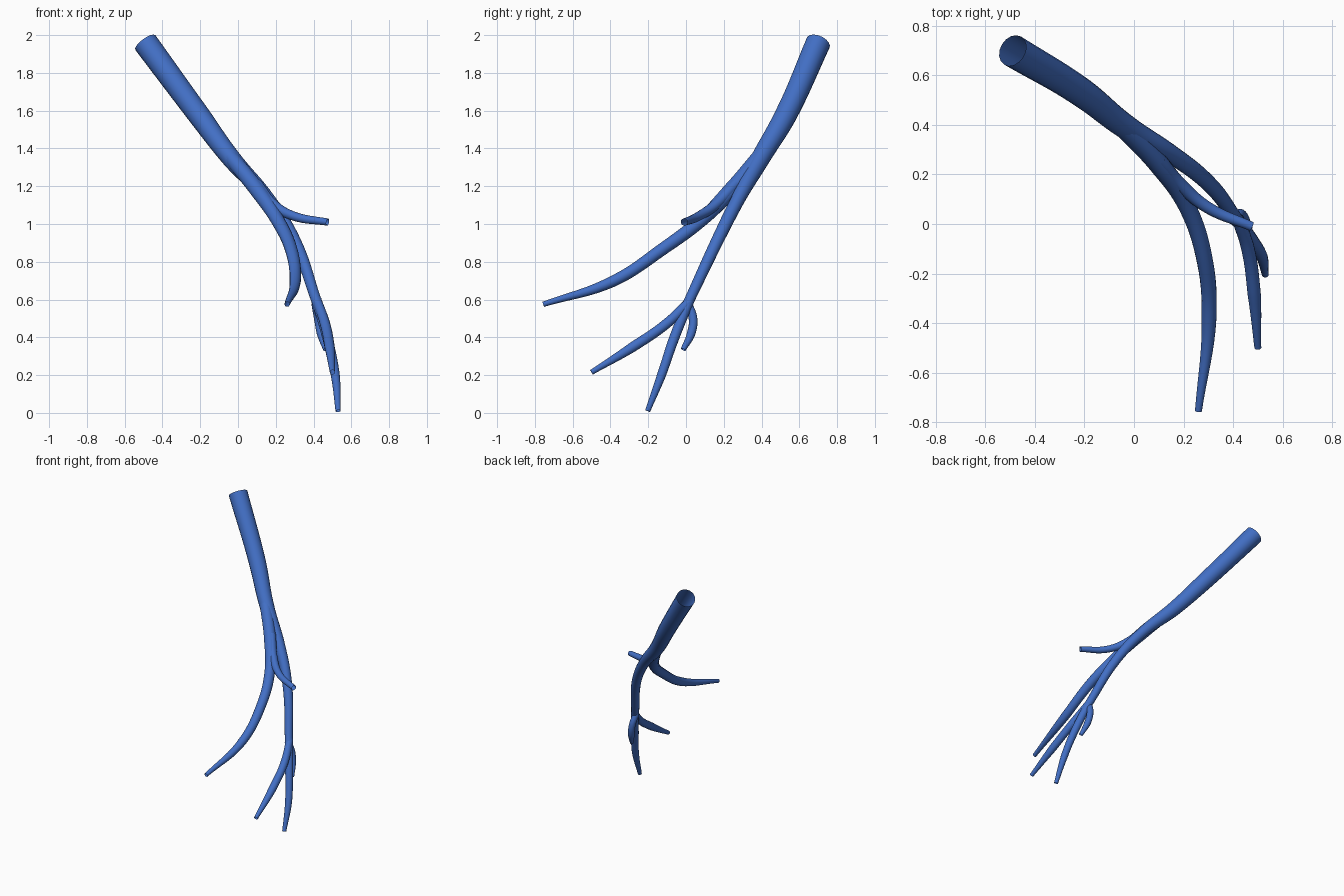
import bpy

cube = bpy.data.objects.get("Cube")
if cube:
    bpy.data.objects.remove(cube, do_unlink=True)

blue = bpy.data.materials.new("vessel blue")
blue.use_nodes = True
colour = (0.055, 0.16, 0.56, 1)
blue.diffuse_color = colour
blue.node_tree.nodes["Principled BSDF"].inputs["Base Color"].default_value = colour


def tube(name, points):
    """Open, tapering tube through (x, y, z, radius) points."""
    curve = bpy.data.curves.new(name, "CURVE")
    curve.dimensions = "3D"
    curve.bevel_depth = 1
    curve.bevel_resolution = 6
    curve.resolution_u = 8
    curve.use_fill_caps = False
    spline = curve.splines.new("BEZIER")
    spline.bezier_points.add(len(points) - 1)
    for knot, (x, y, z, r) in zip(spline.bezier_points, points):
        knot.co = (x, y, z)
        knot.radius = r
        knot.handle_left_type = knot.handle_right_type = "AUTO"
    obj = bpy.data.objects.new(name, curve)
    bpy.context.collection.objects.link(obj)
    bpy.ops.object.select_all(action="DESELECT")
    obj.select_set(True)
    bpy.context.view_layer.objects.active = obj
    bpy.ops.object.convert(target="MESH")
    obj = bpy.context.object
    obj.data.materials.clear()
    obj.data.materials.append(blue)
    bpy.ops.object.shade_smooth()


# Trunk running on into the main lower branch
tube("trunk", [
    (-0.49, 0.70, 1.96, 0.066), (-0.21, 0.53, 1.58, 0.059),
    (-0.03, 0.39, 1.34, 0.05), (0.16, 0.275, 1.13, 0.037),
    (0.30, 0.165, 0.91, 0.033), (0.42, 0.01, 0.58, 0.027)])

# Long branch sweeping to the front
tube("front_branch", [
    (-0.06, 0.41, 1.38, 0.042), (0.11, 0.23, 1.17, 0.042),
    (0.21, 0.08, 1.02, 0.036), (0.28, -0.12, 0.87, 0.033),
    (0.303, -0.38, 0.70, 0.03), (0.26, -0.755, 0.575, 0.014)])

# Small branch to the side
tube("side_branch", [
    (0.10, 0.26, 1.21, 0.03), (0.19, 0.155, 1.10, 0.028),
    (0.30, 0.065, 1.04, 0.024), (0.475, -0.01, 1.01, 0.019)])

# Three twigs where the main branch forks
tube("lower_twig", [
    (0.415, 0.02, 0.60, 0.027), (0.475, -0.065, 0.39, 0.027),
    (0.515, -0.13, 0.20, 0.024), (0.53, -0.203, 0.01, 0.014)])
tube("front_twig", [
    (0.42, 0.02, 0.59, 0.025), (0.46, -0.10, 0.475, 0.027),
    (0.485, -0.28, 0.35, 0.027), (0.50, -0.50, 0.215, 0.014)])
tube("back_twig", [
    (0.41, 0.01, 0.58, 0.022), (0.425, 0.037, 0.50, 0.023),
    (0.44, 0.027, 0.42, 0.023), (0.465, -0.015, 0.335, 0.014)])
